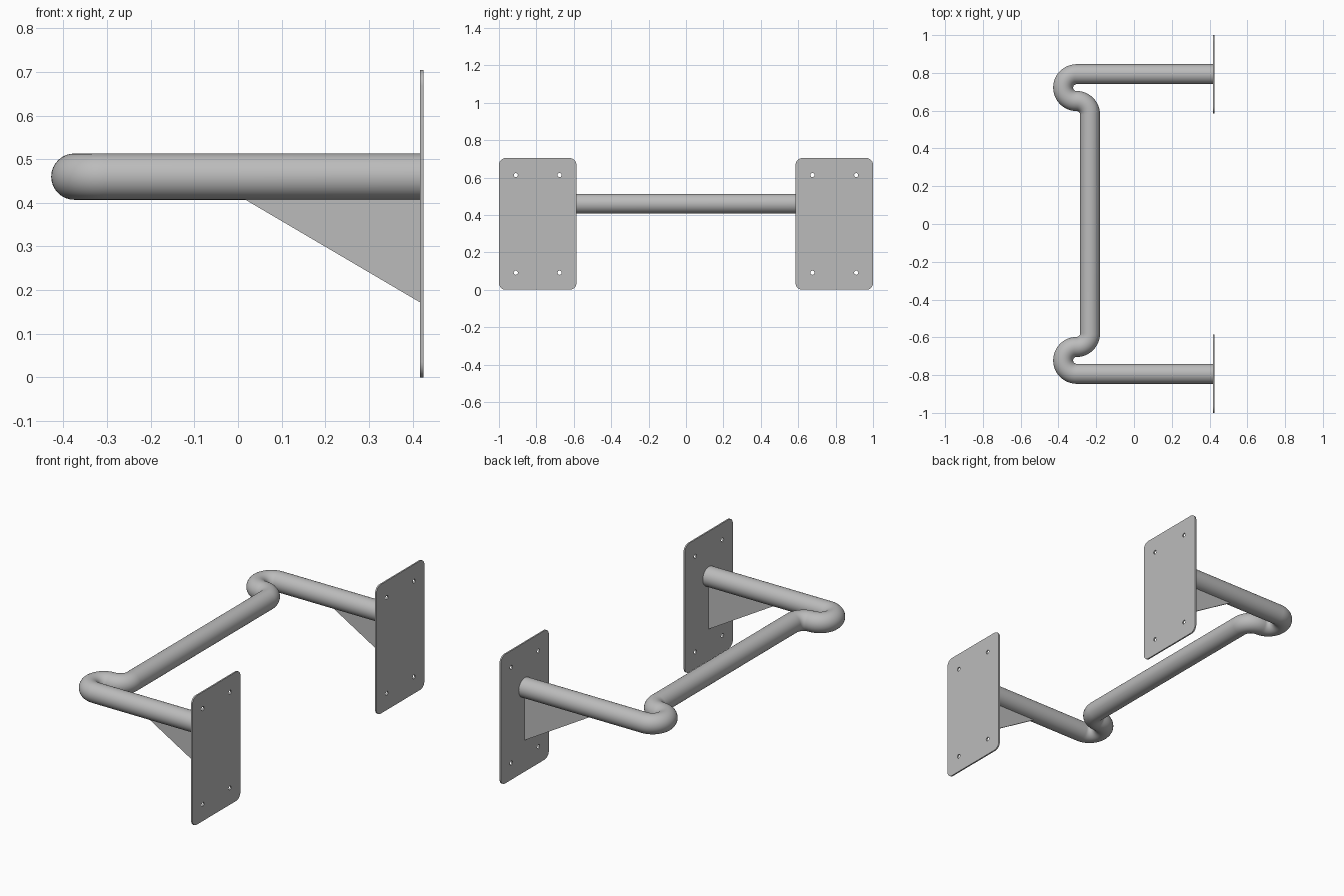
import bpy
from math import sin, cos, pi, radians

cube = bpy.data.objects.get("Cube")
if cube:
    bpy.data.objects.remove(cube, do_unlink=True)

# One grey metal
metal = bpy.data.materials.new("grey_metal")
metal.use_nodes = True
GREY = (0.5, 0.5, 0.5, 1)
metal.diffuse_color = GREY
metal.node_tree.nodes["Principled BSDF"].inputs["Base Color"].default_value = GREY

PIPE_R, PIPE_Z, ARM_Y = 0.053, 0.46, 0.793
BEND_R, BEND_X = 0.071, -0.304
PLATE_X, PLATE_T = 0.417, 0.008
PLATE_W, PLATE_H = 0.414, 0.704


def arc(cx, cy, r, start, end, steps):
    angles = [radians(start + (end - start) * i / steps) for i in range(steps + 1)]
    return [(cx + r * cos(a), cy + r * sin(a)) for a in angles]


def add_spline(curve, points, closed):
    spline = curve.splines.new("POLY")
    spline.points.add(len(points) - 1)
    for p, (x, y) in zip(spline.points, points):
        p.co = (x, y, 0, 1)
    spline.use_cyclic_u = closed


def finish(name, curve, location, rotation=(0, 0, 0)):
    """Turn a curve into a placed mesh with sharp edges kept."""
    obj = bpy.data.objects.new(name, curve)
    bpy.context.collection.objects.link(obj)
    obj.location, obj.rotation_euler = location, rotation
    curve.materials.append(metal)
    bpy.ops.object.select_all(action="DESELECT")
    obj.select_set(True)
    bpy.context.view_layer.objects.active = obj
    bpy.ops.object.convert(target="MESH")
    bpy.ops.object.shade_smooth_by_angle(angle=radians(35))


def sheet(name, outlines, thickness, location, rotation):
    """Flat sheet: first outline is the edge, the others are holes."""
    curve = bpy.data.curves.new(name, "CURVE")
    curve.dimensions = "2D"
    curve.fill_mode = "BOTH"
    curve.extrude = thickness / 2
    for outline in outlines:
        add_spline(curve, outline, True)
    finish(name, curve, location, rotation)


# Bent pipe: arm, hairpin, return bend, then mirrored along the grip
half = [(PLATE_X, ARM_Y)]
half += arc(BEND_X, ARM_Y - BEND_R, BEND_R, 90, 270, 24)
half += arc(BEND_X, ARM_Y - 3 * BEND_R, BEND_R, 90, 0, 12)[1:]
path = half + [(x, -y) for x, y in reversed(half)]
pipe = bpy.data.curves.new("bent_pipe", "CURVE")
pipe.dimensions = "3D"
pipe.bevel_depth = PIPE_R
pipe.bevel_resolution = 14
add_spline(pipe, path, False)
finish("bent_pipe", pipe, (0, 0, PIPE_Z))

# Rounded wall plate outline with four screw holes
corner = 0.036
w, h = PLATE_W / 2 - corner, PLATE_H / 2 - corner
edge = []
for i, (sx, sy) in enumerate([(1, 1), (-1, 1), (-1, -1), (1, -1)]):
    edge += arc(sx * w, sy * h, corner, 90 * i, 90 * i + 90, 8)
holes = [arc(sx * 0.117, sy * 0.261, 0.011, 0, 345, 23)
         for sx in (-1, 1) for sy in (-1, 1)]

# Triangular brace under each arm
brace = [(0.012, 0.41), (PLATE_X, 0.172), (PLATE_X, 0.41)]

for side, label in ((1, "back"), (-1, "front")):
    sheet(label + "_wall_plate", [edge] + holes, PLATE_T,
          (PLATE_X + PLATE_T / 2, side * ARM_Y, PLATE_H / 2), (pi / 2, 0, pi / 2))
    sheet(label + "_brace", [brace], 0.008, (0, side * ARM_Y, 0), (pi / 2, 0, 0))
